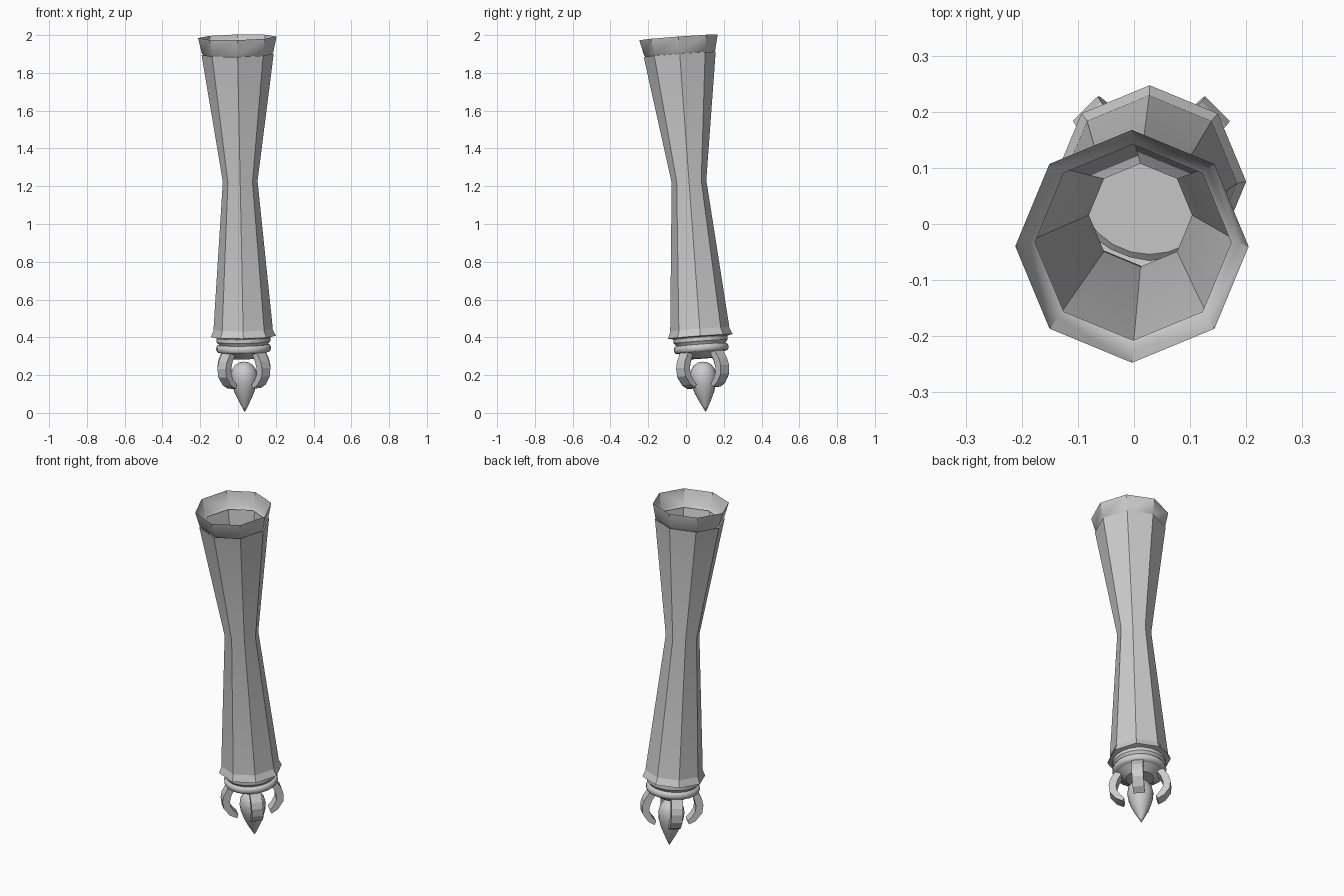
import bpy, bmesh, math
from mathutils import Vector, Matrix

cube = bpy.data.objects.get("Cube")
if cube:
    bpy.data.objects.remove(cube, do_unlink=True)

grey = bpy.data.materials.new("plain grey")
grey.use_nodes = True
colour = (0.6, 0.6, 0.6, 1)
grey.diffuse_color = colour
grey.node_tree.nodes["Principled BSDF"].inputs["Base Color"].default_value = colour

# The whole piece leans along one straight axis, starting at the gem tip
axis = Vector((-0.02, -0.073, 1))
tip = Vector((0.036, 0.105, 0.004))
LEAN = Matrix.Translation(tip) @ Vector((0, 0, 1)).rotation_difference(axis).to_matrix().to_4x4()


def finish(name, bm, angle=35):
    mesh = bpy.data.meshes.new(name)
    bm.to_mesh(mesh)
    bm.free()
    mesh.materials.append(grey)
    obj = bpy.data.objects.new(name, mesh)
    bpy.context.collection.objects.link(obj)
    obj.matrix_world = LEAN
    bpy.ops.object.select_all(action='DESELECT')
    obj.select_set(True)
    bpy.context.view_layer.objects.active = obj
    bpy.ops.object.shade_smooth_by_angle(angle=math.radians(angle))
    return obj


def lathe(name, profile, sides, angle=35):
    """Turn (radius, height) points, listed bottom to top, around the axis."""
    bm = bmesh.new()
    rings = []
    for r, z in profile:
        if r == 0:
            rings.append([bm.verts.new((0, 0, z))] * sides)
        else:
            rings.append([bm.verts.new((r * math.cos(a), r * math.sin(a), z))
                          for a in (math.tau * k / sides for k in range(sides))])
    for low, high in zip(rings, rings[1:]):
        for k in range(sides):
            n = (k + 1) % sides
            corners = [low[k], low[n], high[n], high[k]]
            bm.faces.new(list(dict.fromkeys(corners)))
    return finish(name, bm, angle)


# Octagonal open sleeve and its two collars
lathe("sleeve", [(0.157, 0.44), (0.092, 1.225), (0.191, 1.9)], 8)
lathe("top_collar", [(0.175, 1.892), (0.189, 1.908), (0.208, 1.99)], 8)
lathe("bottom_collar", [(0.138, 0.395), (0.172, 0.402), (0.154, 0.442)], 8)

# Round socket with a ring, holding the claws
lathe("socket", [(0, 0.285), (0.075, 0.285), (0.12, 0.318), (0.13, 0.36),
                 (0.143, 0.375), (0.143, 0.395), (0.13, 0.405), (0, 0.405)], 24)
lathe("socket_ring", [(0.12, 0.316), (0.138, 0.32), (0.145, 0.331), (0.145, 0.346),
                      (0.138, 0.357), (0.12, 0.361)], 24, 60)

# Teardrop gem
lathe("gem", [(0, 0), (0.016, 0.03), (0.034, 0.065), (0.052, 0.105), (0.066, 0.15),
              (0.071, 0.19), (0.064, 0.225), (0.047, 0.25), (0.024, 0.264), (0, 0.268)], 20, 60)

# Four hooked claws on the diagonals, as pairs of outer and inner points
outer = [(0.128, 0.325), (0.158, 0.275), (0.167, 0.24), (0.163, 0.195), (0.13, 0.15), (0.094, 0.13)]
inner = [(0.085, 0.325), (0.115, 0.275), (0.127, 0.235), (0.125, 0.205), (0.108, 0.175), (0.086, 0.15)]
bm = bmesh.new()
for k in range(4):
    turn = Matrix.Rotation(math.radians(45 + 90 * k), 4, 'Z')
    loops = []
    for (ro, zo), (ri, zi) in zip(outer, inner):
        corners = [(ro, -0.031, zo), (ro, 0.031, zo), (ri, 0.031, zi), (ri, -0.031, zi)]
        loops.append([bm.verts.new(turn @ Vector(c)) for c in corners])
    for a, b in zip(loops, loops[1:]):
        for i in range(4):
            j = (i + 1) % 4
            bm.faces.new((a[i], a[j], b[j], b[i]))
    bm.faces.new(loops[0])
    bm.faces.new(loops[-1][::-1])
bmesh.ops.recalc_face_normals(bm, faces=bm.faces)
finish("claws", bm, 15)
